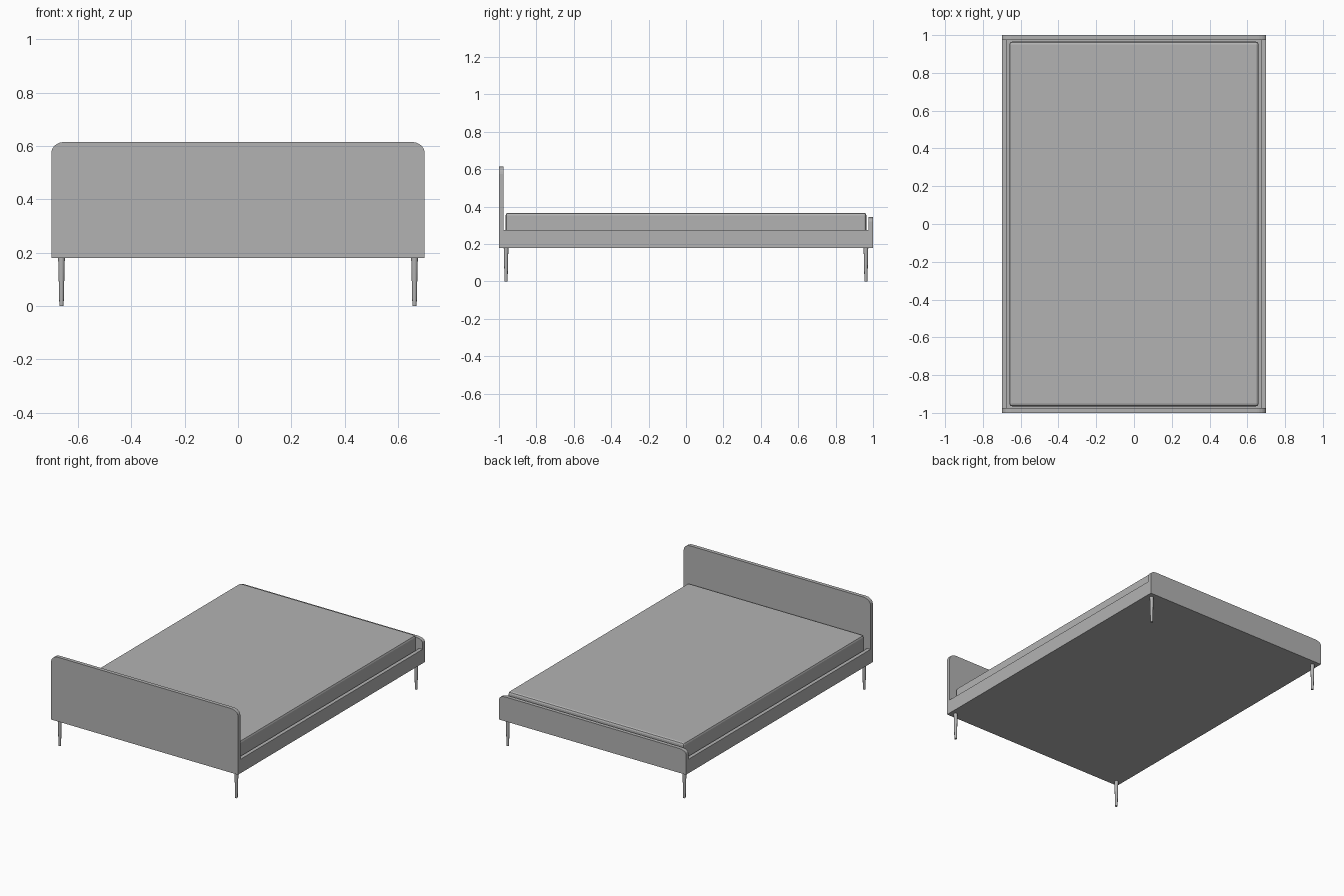
import bpy
import bmesh
from math import cos, sin, pi

if "Cube" in bpy.data.objects:
    bpy.data.objects.remove(bpy.data.objects["Cube"])

grey = bpy.data.materials.new("plain_grey")
grey.use_nodes = True
colour = (0.45, 0.45, 0.45, 1)
grey.diffuse_color = colour
grey.node_tree.nodes["Principled BSDF"].inputs["Base Color"].default_value = colour

HALF_W, HALF_L = 0.70, 1.0
BOARD = 0.025          # thickness of boards and rails
FRAME_Z = 0.18         # underside of the frame
RAIL_TOP = 0.275


def finish(name, bm):
    bmesh.ops.recalc_face_normals(bm, faces=bm.faces)
    mesh = bpy.data.meshes.new(name)
    bm.to_mesh(mesh)
    bm.free()
    mesh.materials.append(grey)
    obj = bpy.data.objects.new(name, mesh)
    bpy.context.collection.objects.link(obj)
    return obj


def box(name, x, y, z):
    """Box from (low, high) ranges."""
    bm = bmesh.new()
    bmesh.ops.create_cube(bm, size=1)
    for v in bm.verts:
        v.co = [sum(r) / 2 + c * (r[1] - r[0]) for r, c in zip((x, y, z), v.co)]
    return finish(name, bm)


def end_board(name, y, top, rx, rz, steps=5):
    """Upright panel with rounded top corners."""
    arc = [(HALF_W - rx + rx * cos(a), top - rz + rz * sin(a))
           for a in (i * pi / 2 / steps for i in range(steps + 1))]
    right = [(HALF_W, FRAME_Z)] + arc
    outline = right + [(-x, z) for x, z in reversed(right)]
    bm = bmesh.new()
    face = bm.faces.new([bm.verts.new((x, y, z)) for x, z in outline])
    grown = bmesh.ops.extrude_face_region(bm, geom=[face])["geom"]
    verts = [g for g in grown if isinstance(g, bmesh.types.BMVert)]
    bmesh.ops.translate(bm, verts=verts, vec=(0, BOARD, 0))
    return finish(name, bm)


def leg(name, x, y):
    bm = bmesh.new()
    bmesh.ops.create_cone(bm, cap_ends=True, segments=16,
                          radius1=0.008, radius2=0.0125, depth=FRAME_Z)
    bmesh.ops.translate(bm, verts=bm.verts, vec=(x, y, FRAME_Z / 2))
    obj = finish(name, bm)
    bpy.ops.object.select_all(action='DESELECT')
    obj.select_set(True)
    bpy.context.view_layer.objects.active = obj
    bpy.ops.object.shade_smooth_by_angle()


# Boards at both ends
end_board("headboard", -HALF_L, 0.615, 0.05, 0.04)
end_board("footboard", HALF_L - BOARD, 0.345, 0.05, 0.025)

# Side rails and base panel
inner = HALF_L - BOARD
side = HALF_W - BOARD
box("left_rail", (side, HALF_W), (-inner, inner), (FRAME_Z, RAIL_TOP))
box("right_rail", (-HALF_W, -side), (-inner, inner), (FRAME_Z, RAIL_TOP))
box("base_panel", (-side, side), (-inner, inner), (FRAME_Z, 0.205))

# Mattress with softened edges
mattress = box("mattress", (-0.66, 0.66), (-0.965, 0.965), (0.205, 0.367))
bevel = mattress.modifiers.new("soft_edges", 'BEVEL')
bevel.width = 0.014
bevel.segments = 2

# Tapered legs
for fb, y in (("front", -0.962), ("back", 0.962)):
    for lr, x in (("left", 0.662), ("right", -0.662)):
        leg(f"{fb}_{lr}_leg", x, y)
